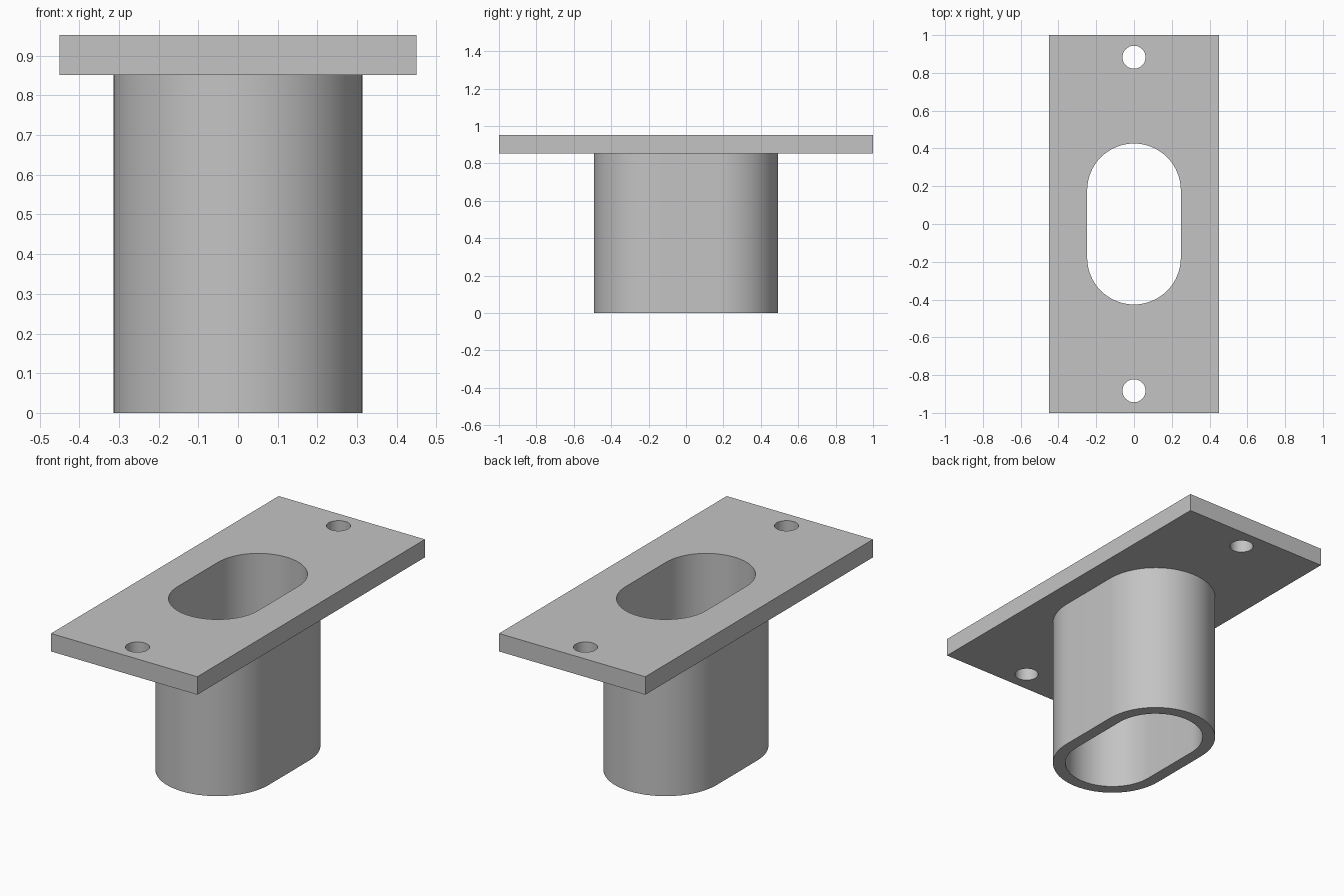
import bpy
import bmesh
from math import cos, sin, pi, radians

cube = bpy.data.objects.get("Cube")
if cube:
    bpy.data.objects.remove(cube, do_unlink=True)

# Main dimensions
HEIGHT, PLATE_THICKNESS = 0.952, 0.1
PLATE_X, PLATE_Y = 0.45, 1.0
OUTER_RADIUS, INNER_RADIUS, ARC_CENTRE = 0.314, 0.248, 0.178
HOLE_RADIUS, HOLE_Y = 0.061, 0.883

grey = bpy.data.materials.new("plain grey")
grey.use_nodes = True
colour = (0.55, 0.55, 0.55, 1)
grey.diffuse_color = colour
grey.node_tree.nodes["Principled BSDF"].inputs["Base Color"].default_value = colour


def rectangle(x, y):
    return [(-x, -y), (x, -y), (x, y), (-x, y)]


def circle(radius, y, steps=32):
    return [(radius * cos(2 * pi * i / steps), y + radius * sin(2 * pi * i / steps))
            for i in range(steps)]


def slot(radius, centre, steps=32):
    """Two half circles joined by straight sides."""
    points = []
    for end in (0, 1):
        for i in range(steps + 1):
            a = pi * (end + i / steps)
            points.append((radius * cos(a), centre * (1 - 2 * end) + radius * sin(a)))
    return points


def extrude_outlines(name, outlines, bottom, top):
    """Fill the first outline, leave the others as holes, and extrude upward."""
    curve = bpy.data.curves.new(name, "CURVE")
    curve.dimensions = "2D"
    curve.fill_mode = "BOTH"
    curve.extrude = (top - bottom) / 2
    for outline in outlines:
        spline = curve.splines.new("POLY")
        spline.points.add(len(outline) - 1)
        for point, (x, y) in zip(spline.points, outline):
            point.co = (x, y, 0, 1)
        spline.use_cyclic_u = True
    obj = bpy.data.objects.new(name, curve)
    obj.location.z = (bottom + top) / 2
    bpy.context.collection.objects.link(obj)
    bpy.ops.object.select_all(action="DESELECT")
    obj.select_set(True)
    bpy.context.view_layer.objects.active = obj
    bpy.ops.object.convert(target="MESH")
    obj = bpy.context.view_layer.objects.active

    # Weld caps to walls and make the normals face outward
    bm = bmesh.new()
    bm.from_mesh(obj.data)
    bmesh.ops.remove_doubles(bm, verts=bm.verts, dist=0.0001)
    bmesh.ops.recalc_face_normals(bm, faces=bm.faces)
    bm.to_mesh(obj.data)
    bm.free()
    obj.data.materials.clear()
    obj.data.materials.append(grey)
    bpy.ops.object.shade_smooth_by_angle(angle=radians(30))
    return obj


# Flange plate with the slot and two screw holes
underside = HEIGHT - PLATE_THICKNESS
extrude_outlines("flange_plate", [
    rectangle(PLATE_X, PLATE_Y),
    slot(INNER_RADIUS, ARC_CENTRE),
    circle(HOLE_RADIUS, HOLE_Y),
    circle(HOLE_RADIUS, -HOLE_Y),
], underside, HEIGHT)

# Hollow slot-shaped sleeve below the plate
extrude_outlines("sleeve", [
    slot(OUTER_RADIUS, ARC_CENTRE),
    slot(INNER_RADIUS, ARC_CENTRE),
], 0, underside)
